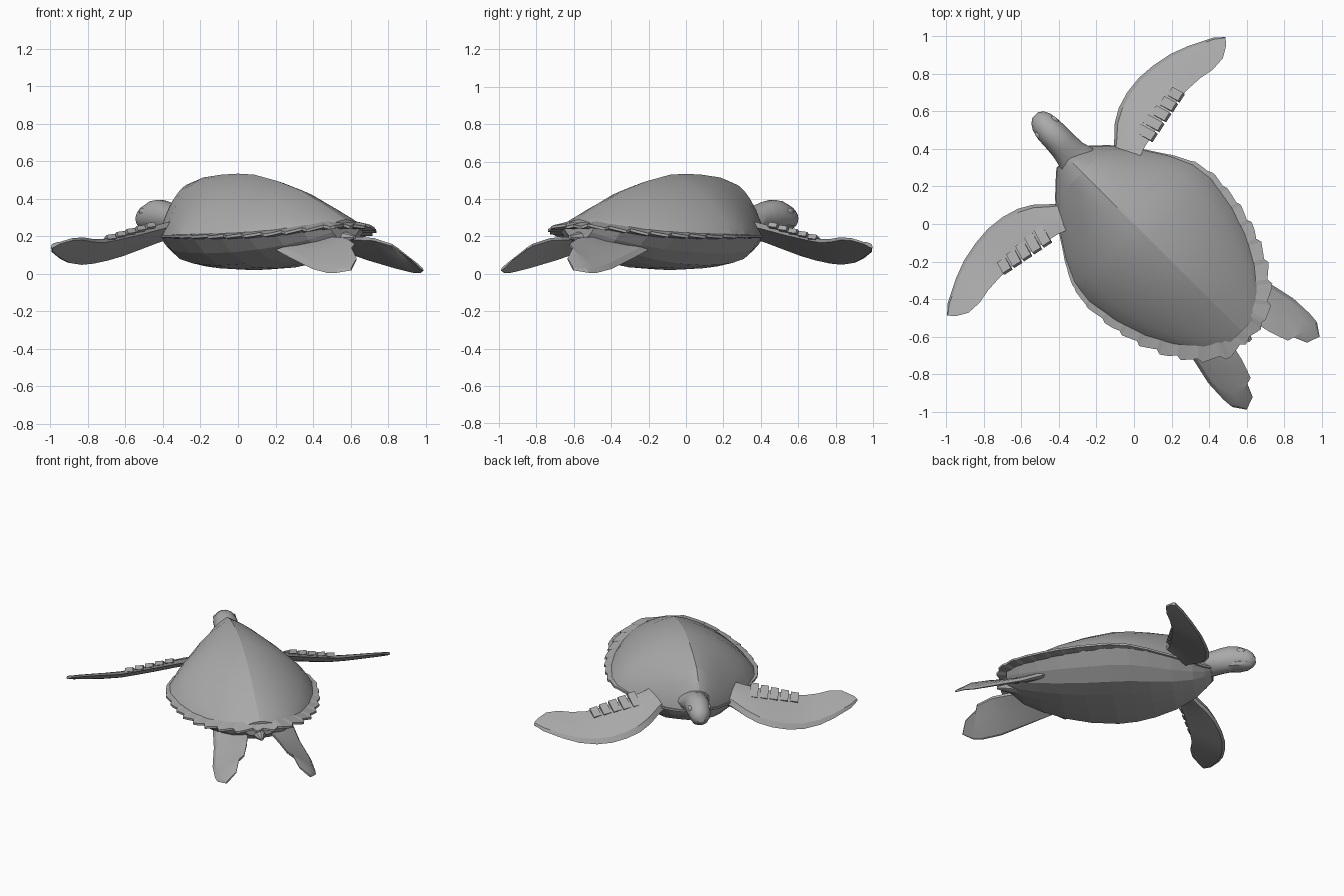
import bpy, bmesh, math
from mathutils import Matrix, Vector

cube = bpy.data.objects.get("Cube")
if cube:
    bpy.data.objects.remove(cube, do_unlink=True)

grey = bpy.data.materials.new("plain grey")
grey.use_nodes = True
grey.diffuse_color = (0.4, 0.4, 0.4, 1)
grey.node_tree.nodes["Principled BSDF"].inputs["Base Color"].default_value = (0.4, 0.4, 0.4, 1)

# Parts are built facing +y, then turned so the animal swims diagonally
TURN = Matrix.Rotation(math.radians(45), 4, "Z")


def finish(name, bm, smooth=None):
    bmesh.ops.recalc_face_normals(bm, faces=bm.faces)
    mesh = bpy.data.meshes.new(name)
    bm.transform(TURN)
    bm.to_mesh(mesh)
    bm.free()
    mesh.materials.append(grey)
    obj = bpy.data.objects.new(name, mesh)
    bpy.context.collection.objects.link(obj)
    if smooth:
        bpy.ops.object.select_all(action="DESELECT")
        obj.select_set(True)
        bpy.context.view_layer.objects.active = obj
        bpy.ops.object.shade_smooth_by_angle(angle=math.radians(smooth))


def loft(name, rings, cyclic=False, smooth=None):
    """Skin a list of closed rings; cap the ends unless the loft is cyclic."""
    bm = bmesh.new()
    rows = [[bm.verts.new(p) for p in ring] for ring in rings]
    n = len(rows[0])
    for r in range(len(rows) - (0 if cyclic else 1)):
        a, b = rows[r], rows[(r + 1) % len(rows)]
        for i in range(n):
            j = (i + 1) % n
            bm.faces.new((a[i], a[j], b[j], b[i]))
    if not cyclic:
        bm.faces.new(rows[0])
        bm.faces.new(rows[-1])
    finish(name, bm, smooth)


# Shell stations: position along body, half width, ridge, rim and belly heights
SHELL = [
    (0.50, 0.08, 0.34, 0.23, 0.20), (0.46, 0.125, 0.41, 0.215, 0.16),
    (0.39, 0.20, 0.475, 0.205, 0.11), (0.26, 0.305, 0.515, 0.20, 0.06),
    (0.12, 0.395, 0.53, 0.20, 0.035), (0.0, 0.45, 0.535, 0.20, 0.025),
    (-0.12, 0.467, 0.53, 0.20, 0.02), (-0.30, 0.44, 0.495, 0.20, 0.03),
    (-0.46, 0.39, 0.45, 0.205, 0.055), (-0.60, 0.32, 0.39, 0.215, 0.09),
    (-0.72, 0.235, 0.335, 0.235, 0.13), (-0.81, 0.12, 0.29, 0.255, 0.19),
]

# Ridged upper shell: a shallow tent blended into a rounded vault
half = [0, 0.1, 0.25, 0.45, 0.65, 0.82, 0.94, 1]
across = [-t for t in reversed(half[1:])] + half


def vault(t):
    return 0.5 * (1 - t) ** 0.62 + 0.5 * (1 - t * t)


loft("upper_shell", [
    [(t * w, y, rim + (top - rim) * vault(abs(t))) for t in across]
    for y, w, top, rim, low in SHELL], smooth=14)

# Flat-bottomed belly shell
belly = {0: 1, 0.3: 0.97, 0.58: 0.86, 0.8: 0.5, 1: 0}
across = [-t for t in reversed(list(belly)[1:])] + list(belly)
loft("belly_shell", [
    [(t * w, y, rim + (low - rim) * belly[abs(t)]) for t in across]
    for y, w, top, rim, low in SHELL])

# Scalloped rim: overlapping plates that widen towards the tail
outline = [Vector((w, y, rim)) for y, w, top, rim, low in SHELL]
outline += [Vector((-p.x, p.y, p.z)) for p in reversed(outline)]
count = len(outline)
samples = []
for i, p in enumerate(outline):
    q = outline[(i + 1) % count]
    steps = max(2, round((q - p).length / 0.022))
    samples += [p.lerp(q, s / steps) for s in range(steps)]
rings = []
for i, p in enumerate(samples):
    ahead, behind = samples[(i + 3) % len(samples)], samples[i - 3]
    tangent = ahead - behind
    out = Vector((-tangent.y, tangent.x, 0)).normalized()
    if out.dot(p - Vector((0, -0.15, 0))) < 0:
        out = -out
    rear = min(1, max(0, (0.15 - p.y) / 0.75))
    phase = (i if p.x > 0 else -i) % 5 / 4
    reach = 0.004 + 0.062 * rear * (1 - 0.35 * phase)
    lift = (0.012 * phase - 0.008) * rear
    edge = p + out * reach + Vector((0, 0, lift))
    inner = p - out * 0.03
    rings.append([inner + Vector((0, 0, 0.01 + 0.015 * rear)), edge + Vector((0, 0, 0.008)),
                  edge - Vector((0, 0, 0.006)), inner - Vector((0, 0, 0.015))])
loft("scalloped_rim", rings, cyclic=True)

# Flipper cross-section: share of the chord, height in thicknesses
BLADE = [(0, -0.2), (0.08, 0.85), (0.3, 1), (0.65, 0.85), (1, 0.4),
         (1, -0.5), (0.65, -0.7), (0.3, -0.9), (0.08, -0.8)]


def flipper(name, side, lead, trail, thick):
    rings = []
    for i, (a, b) in enumerate(zip(lead, trail)):
        a, b = Vector(a), Vector(b)
        t = thick * (1 - 0.65 * i / (len(lead) - 1))
        ring = [a.lerp(b, f) + Vector((0, 0, h * t)) for f, h in BLADE]
        rings.append([(side * p.x, p.y, p.z) for p in ring])
    loft(name, rings, smooth=20)


def front_height(x, y):
    """Tilted blade whose root rises to the shoulder."""
    return 0.18 - 0.57 * (y - 0.3) + 0.05 * max(0, min(1, (0.7 - x) / 0.4))


FRONT_LEAD = [(0.12, 0.30), (0.23, 0.38), (0.31, 0.455), (0.38, 0.495), (0.47, 0.522),
              (0.57, 0.533), (0.67, 0.525), (0.78, 0.503), (0.88, 0.465), (1.0, 0.405), (1.05, 0.36)]
FRONT_TRAIL = [(0.20, 0.20), (0.33, 0.25), (0.40, 0.265), (0.47, 0.28), (0.55, 0.29),
               (0.63, 0.30), (0.71, 0.305), (0.80, 0.30), (0.88, 0.285), (0.96, 0.29), (1.02, 0.325)]
REAR_LEAD = [(0.26, -0.55, 0.13), (0.28, -0.70, 0.08), (0.32, -0.88, 0.03),
             (0.325, -1.0, 0.008), (0.32, -1.06, 0.008), (0.275, -1.125, 0.02)]
REAR_TRAIL = [(0.05, -0.65, 0.19), (0.085, -0.83, 0.19), (0.105, -0.92, 0.185),
              (0.14, -1.02, 0.155), (0.175, -1.03, 0.135), (0.205, -1.10, 0.08)]

for side, label in ((-1, "left"), (1, "right")):
    flipper(label + "_front_flipper", side,
            [(x, y, front_height(x, y)) for x, y in FRONT_LEAD],
            [(x, y, front_height(x, y)) for x, y in FRONT_TRAIL], 0.034)
    flipper(label + "_rear_flipper", side, REAR_LEAD, REAR_TRAIL, 0.022)

    # Row of raised scales along the flipper's trailing edge
    bm = bmesh.new()
    for i in range(5):
        x, y = 0.39 + 0.064 * i, 0.297 + 0.008 * i
        place = (Matrix.Translation((side * x, y, front_height(x, y) + 0.016 - 0.001 * i))
                 @ Matrix.Rotation(-math.atan(0.57), 4, "X")
                 @ Matrix.Rotation(side * 0.25, 4, "Z")
                 @ Matrix.Diagonal((0.052, 0.11 - 0.009 * i, 0.026, 1)))
        bmesh.ops.create_cube(bm, size=1, matrix=place)
    finish(label + "_flipper_scales", bm)

    # Eye bulging from a heavy lid
    for part, size, z in (("eye", 0.018, 0.322), ("eyelid", 0.023, 0.334)):
        bm = bmesh.new()
        place = (Matrix.Translation((0.034 + side * 0.06, 0.69, z))
                 @ Matrix.Diagonal((0.6, 1.25, 0.8, 1)))
        bmesh.ops.create_uvsphere(bm, u_segments=12, v_segments=8, radius=size, matrix=place)
        finish(label + "_" + part, bm, smooth=40)


def tube(name, stations, sides, smooth):
    turns = [2 * math.pi * k / sides for k in range(sides)]
    loft(name, [[(x + rx * math.cos(t), y, z + rz * math.sin(t)) for t in turns]
                for y, x, z, rx, rz in stations], smooth=smooth)


# Neck flowing into a blunt head, turned slightly aside
tube("head_and_neck", [
    (0.30, 0.0, 0.25, 0.15, 0.07), (0.42, 0.01, 0.26, 0.125, 0.075),
    (0.50, 0.025, 0.285, 0.088, 0.08), (0.56, 0.03, 0.30, 0.08, 0.086),
    (0.62, 0.033, 0.31, 0.078, 0.088), (0.68, 0.033, 0.31, 0.075, 0.08),
    (0.735, 0.036, 0.30, 0.064, 0.066), (0.765, 0.038, 0.295, 0.047, 0.048),
    (0.783, 0.038, 0.29, 0.022, 0.022)], 14, 35)

# Lower jaw under the beak
tube("lower_jaw", [
    (0.61, 0.033, 0.255, 0.055, 0.03), (0.68, 0.033, 0.256, 0.06, 0.03),
    (0.73, 0.036, 0.256, 0.05, 0.025), (0.762, 0.038, 0.258, 0.026, 0.014)], 10, 35)

# Short tail tucked below the rear rim
tube("tail", [
    (-0.72, 0, 0.18, 0.06, 0.045), (-0.82, 0, 0.195, 0.035, 0.03),
    (-0.88, 0, 0.195, 0.01, 0.01)], 8, 35)
